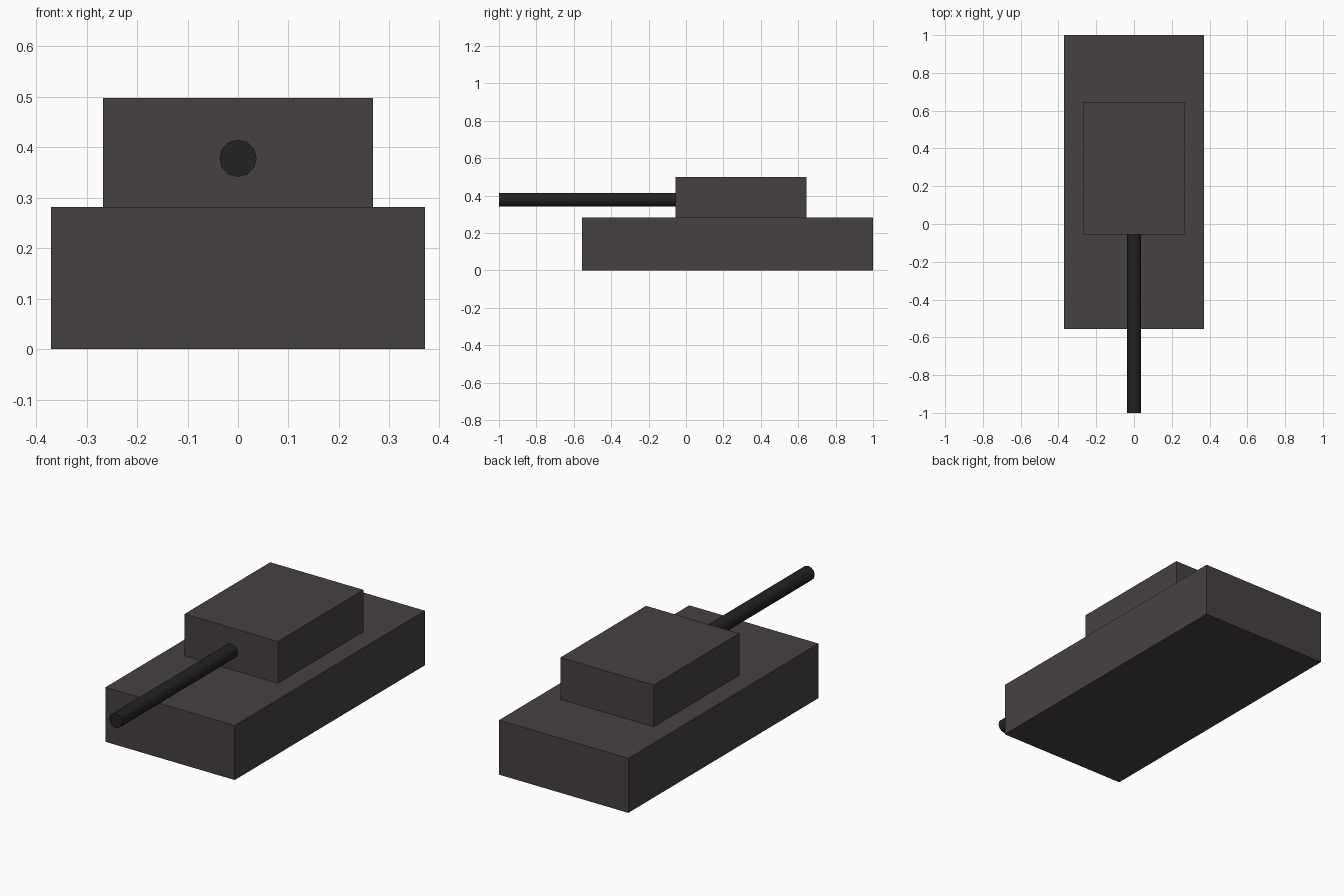
import bpy
import math

cube = bpy.data.objects.get("Cube")
if cube:
    bpy.data.objects.remove(cube, do_unlink=True)


def make_material(name, rgb):
    mat = bpy.data.materials.new(name)
    mat.use_nodes = True
    mat.diffuse_color = (*rgb, 1)
    bsdf = next(n for n in mat.node_tree.nodes if n.type == "BSDF_PRINCIPLED")
    bsdf.inputs["Base Color"].default_value = (*rgb, 1)
    return mat


def add_box(name, low, high, mat):
    center = [(a + b) / 2 for a, b in zip(low, high)]
    bpy.ops.mesh.primitive_cube_add(size=1, location=center)
    obj = bpy.context.object
    obj.name = name
    obj.scale = [b - a for a, b in zip(low, high)]
    bpy.ops.object.transform_apply(location=False, rotation=False, scale=True)
    obj.data.materials.append(mat)
    return obj


armor = make_material("warm dark grey", (0.061, 0.053, 0.051))
gunmetal = make_material("near black", (0.016, 0.016, 0.016))

# Hull and turret
add_box("hull", (-0.37, -0.555, 0), (0.37, 1, 0.282), armor)
add_box("turret", (-0.267, -0.055, 0.282), (0.267, 0.645, 0.498), armor)

# Gun barrel, seated in the turret front
front, back = -1, -0.03
bpy.ops.mesh.primitive_cylinder_add(
    vertices=12, radius=0.037, depth=back - front,
    location=(0, (front + back) / 2, 0.378), rotation=(math.pi / 2, 0, 0))
barrel = bpy.context.object
barrel.name = "gun_barrel"
barrel.data.materials.append(gunmetal)
bpy.ops.object.shade_smooth_by_angle(angle=math.radians(40))
